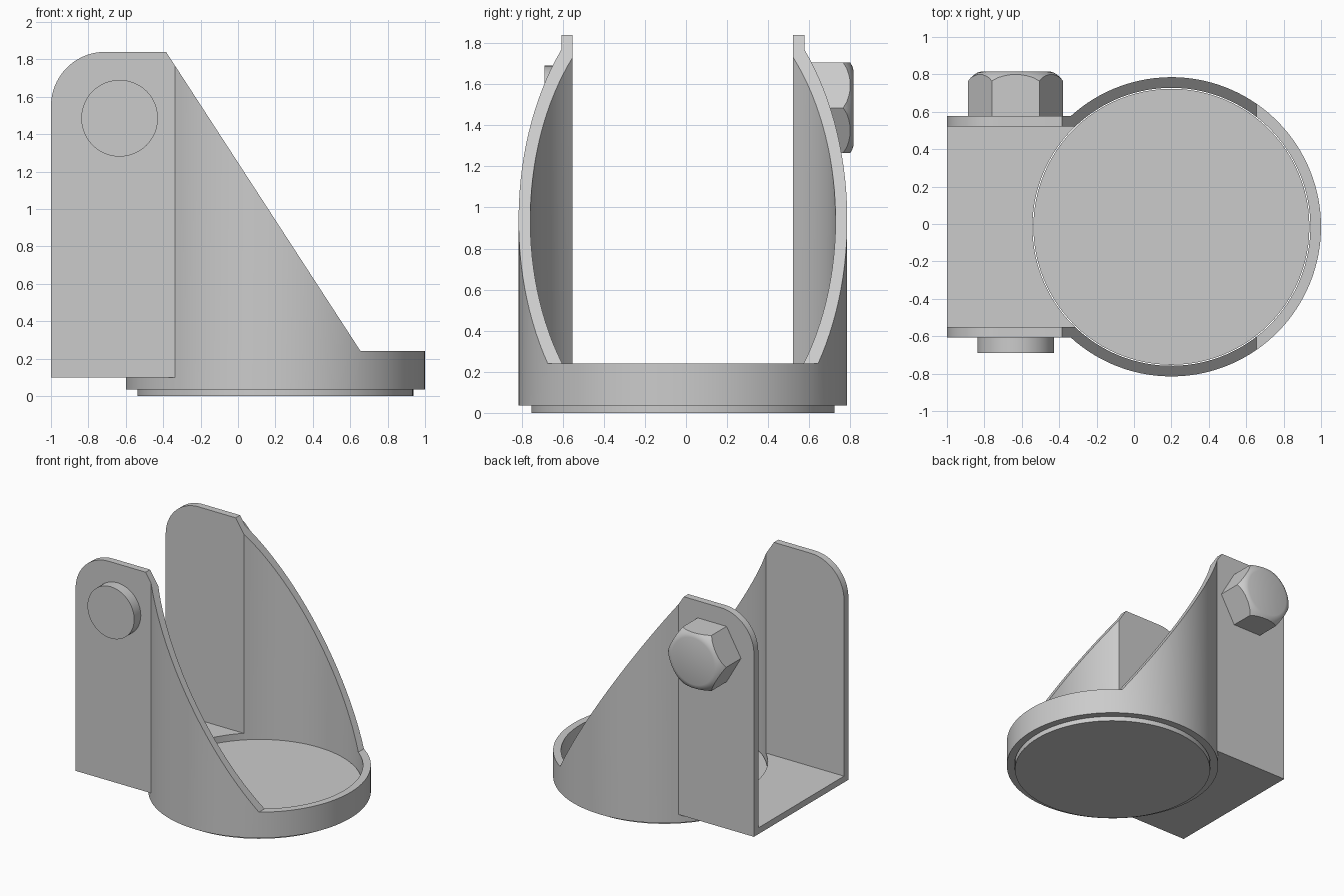
import bpy, bmesh, math
from mathutils import Vector

cube = bpy.data.objects.get("Cube")
if cube:
    bpy.data.objects.remove(cube, do_unlink=True)

grey = bpy.data.materials.new("plain_grey")
grey.use_nodes = True
grey.diffuse_color = (0.6, 0.6, 0.6, 1)
grey.node_tree.nodes["Principled BSDF"].inputs["Base Color"].default_value = (0.6, 0.6, 0.6, 1)

CX, CY = 0.2, -0.015          # centre of the round base
R_OUT, R_IN = 0.8, 0.743      # ring wall
TAB_OUT, TAB_IN = 0.592, 0.537  # side plate faces, measured from CY
PIN_X, PIN_Z = -0.633, 1.485


def arc(cx, cy, r, a, b, n):
    """Points along an arc from angle a to b."""
    return [(cx + r * math.cos(a + (b - a) * i / n),
             cy + r * math.sin(a + (b - a) * i / n)) for i in range(n + 1)]


def prism(name, outline, to_3d, depth):
    """Extrude a flat outline along a depth vector."""
    bm = bmesh.new()
    face = bm.faces.new([bm.verts.new(to_3d(u, v)) for u, v in outline])
    ext = bmesh.ops.extrude_face_region(bm, geom=[face])
    bmesh.ops.translate(bm, vec=Vector(depth),
                        verts=[e for e in ext["geom"] if isinstance(e, bmesh.types.BMVert)])
    bmesh.ops.recalc_face_normals(bm, faces=bm.faces)
    mesh = bpy.data.meshes.new(name)
    bm.to_mesh(mesh)
    bm.free()
    mesh.materials.append(grey)
    obj = bpy.data.objects.new(name, mesh)
    bpy.context.collection.objects.link(obj)
    return obj


def upright(name, outline, z0, z1):
    return prism(name, outline, lambda x, y: (x, y, z0), (0, 0, z1 - z0))


def crosswise(name, outline, y0, y1):
    return prism(name, outline, lambda x, z: (x, y0, z), (0, y1 - y0, 0))


def activate(obj):
    bpy.ops.object.select_all(action="DESELECT")
    obj.select_set(True)
    bpy.context.view_layer.objects.active = obj


def intersect(obj, cutter):
    activate(obj)
    mod = obj.modifiers.new("trim", "BOOLEAN")
    mod.operation = "INTERSECT"
    mod.solver = "EXACT"
    mod.object = cutter
    bpy.ops.object.modifier_apply(modifier=mod.name)
    bpy.data.objects.remove(cutter, do_unlink=True)


# Angles at which the ring walls run into the flat side plates
a_out = math.pi - math.asin(TAB_OUT / R_OUT)
a_in = math.pi - math.asin(TAB_IN / R_IN)
x_join = CX + R_OUT * math.cos(a_out)

# Curved wall with two side plates, trimmed to the sloped side outline
plan = ([(-1.1, CY - TAB_OUT)] + arc(CX, CY, R_OUT, -a_out, a_out, 96)
        + [(-1.1, CY + TAB_OUT), (-1.1, CY + TAB_IN)]
        + arc(CX, CY, R_IN, a_in, -a_in, 96) + [(-1.1, CY - TAB_IN)])
wall = upright("curved_wall_with_side_plates", plan, -0.1, 2.0)
side = ([(-1, 0.1), (x_join, 0.1), (x_join, 0.035), (1.1, 0.035), (1.1, 0.24),
         (0.655, 0.24), (-0.385, 1.84)]
        + arc(-0.71, 1.55, 0.29, math.pi / 2, math.pi, 20))
intersect(wall, crosswise("side_outline", side, -1.5, 1.5))

# Low part of the ring that closes the circle under the bottom plate
ring = upright("lower_ring",
               arc(CX, CY, R_OUT, a_out, 2 * math.pi - a_out, 40)
               + arc(CX, CY, R_IN, 2 * math.pi - a_in, a_in, 40), 0.035, 0.1)

# Bottom plate joining the side plates, cut round at the base opening
plate = upright("bottom_plate",
                [(-1, CY + TAB_IN)] + arc(CX, CY, R_IN, a_in, 2 * math.pi - a_in, 40)
                + [(-1, CY - TAB_IN)], 0.1, 0.15)

# Floor disc
disc = upright("floor_disc", arc(CX, CY, 0.738, 0, 2 * math.pi, 96)[:-1], 0, 0.1)

# Pin head on the front plate
pin = crosswise("pin_head", arc(PIN_X, PIN_Z, 0.205, 0, 2 * math.pi, 48)[:-1],
                -0.69, CY - TAB_OUT + 0.005)

# Hexagonal bolt head on the back plate, trimmed by a domed solid
bolt = crosswise("hex_bolt_head", arc(PIN_X, PIN_Z, 0.254, 0, 2 * math.pi, 6)[:-1],
                 CY + TAB_OUT - 0.005, 0.9)
bm = bmesh.new()
profile = [(0, 0.815), (0.185, 0.815), (0.205, 0.809), (0.222, 0.798),
           (0.24, 0.782), (0.262, 0.755), (0.3, 0.7), (0.3, 0.5), (0, 0.5)]
verts = [bm.verts.new((PIN_X + r, y, PIN_Z)) for r, y in profile]
edges = [bm.edges.new(pair) for pair in zip(verts, verts[1:])]
bmesh.ops.spin(bm, geom=verts + edges, cent=(PIN_X, 0, PIN_Z), axis=(0, 1, 0),
               angle=2 * math.pi, steps=48)
bmesh.ops.remove_doubles(bm, verts=bm.verts, dist=0.0005)
bmesh.ops.recalc_face_normals(bm, faces=bm.faces)
dome_mesh = bpy.data.meshes.new("dome_trim")
bm.to_mesh(dome_mesh)
bm.free()
dome_mesh.materials.append(grey)
dome = bpy.data.objects.new("dome_trim", dome_mesh)
bpy.context.collection.objects.link(dome)
intersect(bolt, dome)

# Smooth the round faces and keep the edges sharp
for obj in (wall, ring, plate, disc, pin, bolt):
    activate(obj)
    bpy.ops.object.shade_smooth_by_angle(angle=math.radians(25))
